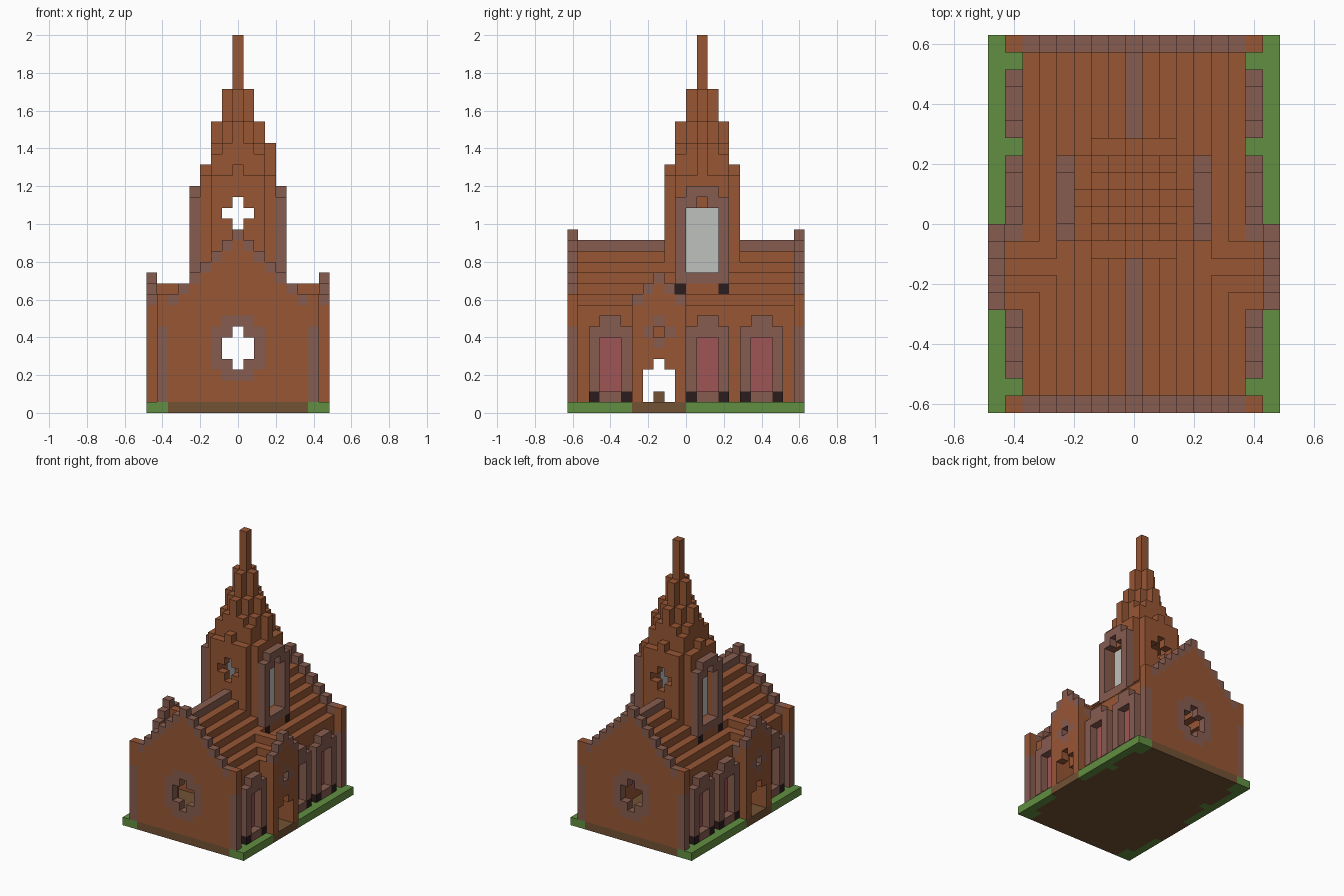
import bpy, bmesh
from mathutils import Vector

if "Cube" in bpy.data.objects:
    bpy.data.objects.remove(bpy.data.objects["Cube"])

U = 2 / 35  # size of one block


def linear(c):
    c /= 255
    return c / 12.92 if c < 0.04 else ((c + 0.055) / 1.055) ** 2.4


def material(name, *rgb):
    m = bpy.data.materials.new(name)
    m.use_nodes = True
    col = [linear(c) for c in rgb] + [1]
    m.diffuse_color = col
    m.node_tree.nodes["Principled BSDF"].inputs["Base Color"].default_value = col
    return m


BRICK = material("orange brick", 151, 86, 52)
STONE = material("mauve stone", 135, 92, 80)
GRASS = material("grass green", 98, 143, 65)
EARTH = material("earth brown", 114, 82, 52)
RED = material("red glass", 160, 85, 85)
GREY = material("pale grey glass", 190, 193, 190)
DARK = material("dark block", 44, 28, 28)

cells = {}  # block position -> (part, material); ranges below are half open


def fill(part, mat, xs, ys, zs):
    for i in range(*xs):
        for j in range(*ys):
            for k in range(*zs):
                if part:
                    cells[i, j, k] = (part, mat)
                else:
                    cells.pop((i, j, k), None)


def put(part, mat, i, j, k0, k1):
    fill(part, mat, (i, i + 1), (j, j + 1), (k0, k1))


def carve(xs, ys, zs):
    fill(None, None, xs, ys, zs)


# Ground slab
fill("ground", EARTH, (-8, 9), (-11, 11), (0, 1))
frames = (-9, 0, 5)  # first block of each side window
for s in (-1, 1):
    for j in range(-11, 11):
        if not -5 <= j < 0:
            put("ground", GRASS, s * 8, j, 0, 1)
            if not any(f <= j < f + 4 for f in frames):
                put("ground", GRASS, s * 7, j, 0, 1)

# Stepped nave roof with a stone ridge, and the side walls below
for i in range(-6, 7):
    h = 16 - abs(i)
    fill("nave_roof", STONE if i == 0 else BRICK, (i, i + 1), (-10, 10), (h - 2, h))
for s in (-6, 6):
    fill("side_walls", BRICK, (s, s + 1), (-10, 10), (1, 10))

# Gable end walls with stone coping and a cross window
for j in (-11, 10):
    for i in range(-6, 7):
        h = 17 - abs(i)
        put("gable_walls", BRICK, i, j, 1, h - 1)
        put("gable_coping", STONE, i, j, h - 1, h)
    for i in (-7, 7):
        put("corner_piers", STONE, i, j, 1, 8)
        put("corner_piers", BRICK, i, j, 8, 11)
    fill("cross_surrounds", STONE, (-2, 3), (j, j + 1), (4, 8))
    fill("cross_surrounds", STONE, (-1, 2), (j, j + 1), (3, 9))
    carve((0, 1), (j, j + 1), (4, 8))
    carve((-1, 2), (j, j + 1), (5, 7))

# Altar block inside
put("altar", EARTH, 0, -3, 1, 2)

# Tower and spire: column height by distance from the tower axis
SPIRE = {(0, 0): 35, (0, 1): 30, (1, 1): 27, (0, 2): 27, (1, 2): 25,
         (2, 2): 24, (0, 3): 23, (1, 3): 22, (2, 3): 22}
MID = 1
for a in range(-3, 4):
    for b in range(-3, 4):
        key = tuple(sorted((abs(a), abs(b))))
        if key in SPIRE:
            top = 25 if (a, b) == (3, 0) else SPIRE[key]
            put("tower", BRICK, a, MID + b, 10, 21)
            put("spire", BRICK, a, MID + b, 21, top)
            if key[1] < 3 and key != (2, 2):
                carve((a, a + 1), (MID + b, MID + b + 1), (10, 20))
for j in (-2, 4):
    carve((0, 1), (j, j + 1), (17, 20))
    carve((-1, 2), (j, j + 1), (18, 19))

for s in (-1, 1):
    def side(i):
        return (s * i, s * i + 1)

    # Tower side windows
    fill("tower_window_frames", STONE, side(4), (-1, 4), (12, 20))
    fill("tower_window_frames", STONE, side(4), (0, 3), (20, 21))
    for j in (-1, 3):
        put("tower_window_feet", DARK, s * 4, j, 11, 12)
    carve(side(4), (0, 3), (13, 19))
    carve(side(3), (0, 3), (13, 19))
    carve(side(4), (1, 2), (19, 20))

    # Nave windows with stepped frames and dark feet
    for f in frames:
        fill("nave_window_frames", STONE, side(7), (f, f + 4), (1, 8))
        fill("nave_window_frames", STONE, side(7), (f + 1, f + 3), (8, 9))
        carve(side(7), (f + 1, f + 3), (2, 7))
        fill("nave_window_glass", RED, side(6), (f + 1, f + 3), (2, 7))
        for j in (f, f + 3):
            put("nave_window_feet", DARK, s * 7, j, 1, 2)

    # Side porch: gable front, cheeks and roof running into the nave roof
    for j in range(-5, 0):
        h = 13 - abs(j + 3)
        put("porch_front", BRICK, s * 8, j, 1, h - 1)
        put("porch_coping", STONE, s * 8, j, h - 1, h)
        for i in (5, 6, 7):
            if j < -1 and h - 1 > 16 - i:
                put("porch_roof", BRICK, s * i, j, h - 2, h - 1)
    put("porch_cheeks", BRICK, s * 7, -5, 1, 10)
    put("porch_cheeks", BRICK, s * 7, -1, 1, 9)
    put("porch_coping", STONE, s * 7, -1, 9, 10)
    fill("porch_light_surround", STONE, side(8), (-3, -2), (6, 9))
    fill("porch_light_surround", STONE, side(8), (-4, -1), (7, 8))
    carve(side(8), (-3, -2), (7, 8))
    for i in (6, 7, 8):
        carve(side(i), (-4, -1), (1, 4))
        carve(side(i), (-3, -2), (4, 5))


def finish(name, bm, mats):
    bmesh.ops.dissolve_limit(bm, angle_limit=0.01, verts=bm.verts, edges=bm.edges,
                             delimit={"MATERIAL"})
    me = bpy.data.meshes.new(name)
    bm.to_mesh(me)
    bm.free()
    for m in mats:
        me.materials.append(m)
    bpy.context.collection.objects.link(bpy.data.objects.new(name, me))


# Turn each part into a mesh of its exposed block faces
for part in sorted({p for p, m in cells.values()}):
    bm, verts, mats = bmesh.new(), {}, []

    def vert(p):
        if p not in verts:
            verts[p] = bm.verts.new(((p[0] - 0.5) * U, p[1] * U, p[2] * U))
        return verts[p]

    for cell, (owner, mat) in cells.items():
        if owner != part:
            continue
        if mat not in mats:
            mats.append(mat)
        for axis in range(3):
            for d in (0, 1):
                near = list(cell)
                near[axis] += 2 * d - 1
                if tuple(near) in cells:
                    continue
                loop = []
                for u, v in ((0, 0), (1, 0), (1, 1), (0, 1)):
                    p = list(cell)
                    p[axis] += d
                    p[(axis + 1) % 3] += u
                    p[(axis + 2) % 3] += v
                    loop.append(vert(tuple(p)))
                face = bm.faces.new(loop if d else loop[::-1])
                face.material_index = mats.index(mat)
    finish(part, bm, mats)

# Pale panes set deep in the tower windows
for name, s in (("left_tower_pane", 1), ("right_tower_pane", -1)):
    bm = bmesh.new()
    bmesh.ops.create_cube(bm, size=1)
    bmesh.ops.scale(bm, vec=Vector((0.5, 3, 6)) * U, verts=bm.verts)
    bmesh.ops.translate(bm, vec=Vector((s * 2.75, 1.5, 16)) * U, verts=bm.verts)
    finish(name, bm, [GREY])
